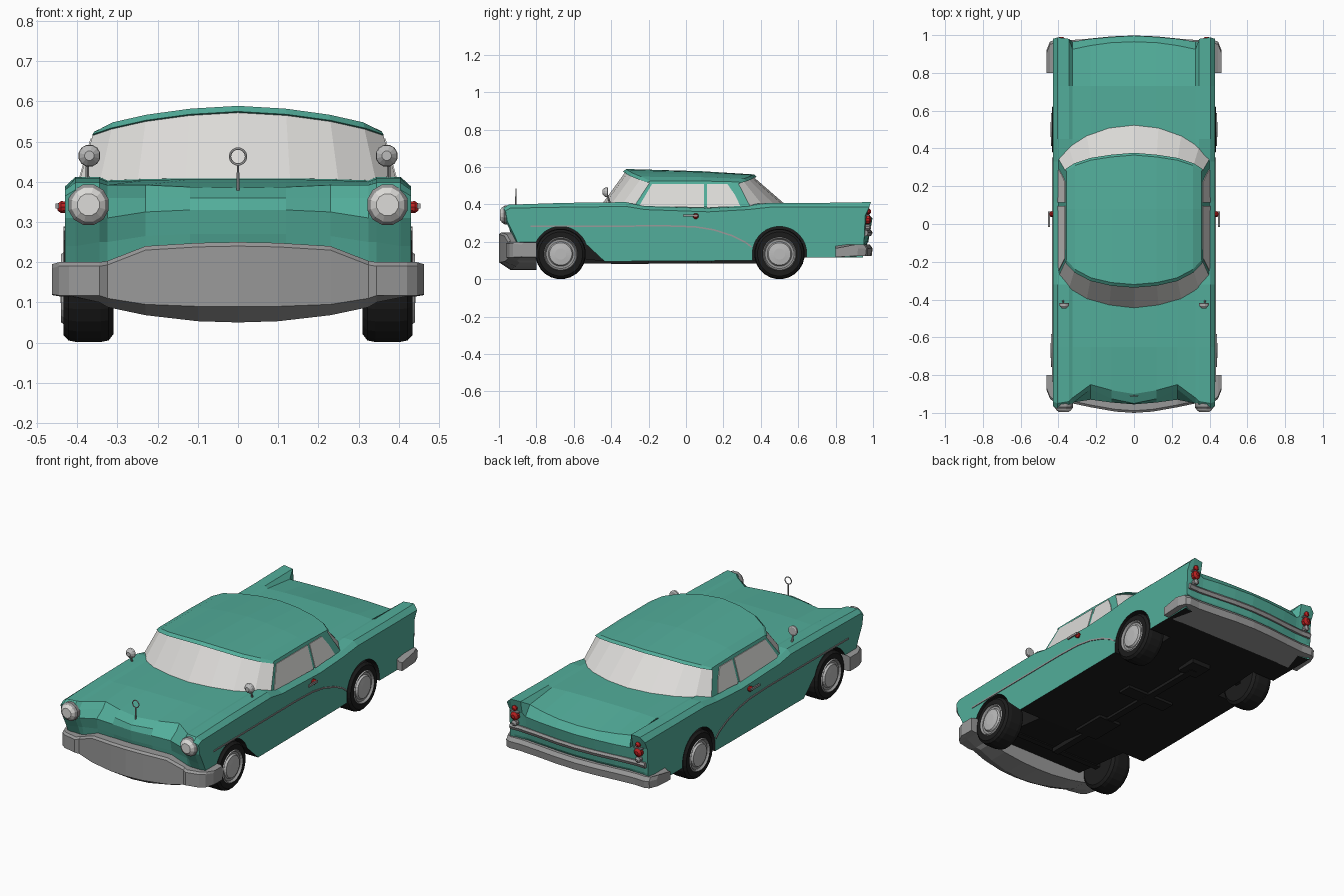
import bpy, bmesh, math
from mathutils import Vector, Matrix

if "Cube" in bpy.data.objects:
    bpy.data.objects.remove(bpy.data.objects["Cube"])


def mat(name, rgb):
    m = bpy.data.materials.new(name)
    m.diffuse_color = (*rgb, 1)
    m.use_nodes = True
    m.node_tree.nodes["Principled BSDF"].inputs["Base Color"].default_value = m.diffuse_color
    return m


TEAL = mat("teal paint", (.085, .42, .325))
BLACK = mat("black rubber", (.012, .012, .012))
CHROME = mat("grey chrome", (.32, .32, .32))
GLASS = mat("pale glass", (.72, .71, .69))
HUB = mat("light hub metal", (.5, .5, .5))
RED = mat("red lamp", (.5, .015, .015))


def finish(name, bm, mats):
    bmesh.ops.recalc_face_normals(bm, faces=bm.faces)
    me = bpy.data.meshes.new(name)
    bm.to_mesh(me)
    bm.free()
    for m in mats:
        me.materials.append(m)
    ob = bpy.data.objects.new(name, me)
    bpy.context.collection.objects.link(ob)
    return ob


def loft(name, half, mats, rule=lambda k: 0):
    """Skin closed profiles from x=0 outward, mirrored to the other side."""
    full = [[(-x, y, z) for x, y, z in s] for s in half[:0:-1]] + half
    bm = bmesh.new()
    rings = [[bm.verts.new(p) for p in s] for s in full]
    n = len(half[0])
    for a, b in zip(rings, rings[1:]):
        for k in range(n):
            j = (k + 1) % n
            bm.faces.new((a[k], a[j], b[j], b[k])).material_index = rule(k)
    bm.faces.new(rings[0])
    bm.faces.new(rings[-1])
    return finish(name, bm, mats)


def prism(name, pts, offset, m):
    bm = bmesh.new()
    a = [bm.verts.new(p) for p in pts]
    b = [bm.verts.new(Vector(p) + Vector(offset)) for p in pts]
    bm.faces.new(a)
    bm.faces.new(b)
    for i in range(len(a)):
        j = (i + 1) % len(a)
        bm.faces.new((a[i], a[j], b[j], b[i]))
    return finish(name, bm, [m])


def lathe(name, prof, loc, axis, mats, n=12, bands=None):
    """Turn (radius, distance) points about an axis; bands pick the materials."""
    q = Vector((0, 0, 1)).rotation_difference(Vector(axis))
    bm = bmesh.new()
    rings = [[bm.verts.new(Vector(loc) + q @ Vector((r * math.cos(t), r * math.sin(t), d)))
              for t in [2 * math.pi * (i + .5) / n for i in range(n)]] for r, d in prof]
    for k, (a, b) in enumerate(zip(rings, rings[1:])):
        for i in range(n):
            j = (i + 1) % n
            bm.faces.new((a[i], a[j], b[j], b[i])).material_index = bands[k] if bands else 0
    bm.faces.new(rings[0])
    bm.faces.new(rings[-1]).material_index = bands[-1] if bands else 0
    return finish(name, bm, mats)


def box(name, c, size, m):
    bm = bmesh.new()
    bmesh.ops.create_cube(bm, size=1, matrix=Matrix.Translation(c) @ Matrix.Diagonal((*size, 1)))
    return finish(name, bm, [m])


# body: nose and tail outlines per station, with deck height h and door sill height d
XS = [0, .12, .23, .325, .345, .405, .43]
NOSE = [[(-.925, .2), (-.945, .27), (-.955, .33), (-.95, .36), (-.90, .385)],
        [(-.92, .2), (-.935, .27), (-.945, .33), (-.925, .36), (-.88, .387)],
        [(-.91, .2), (-.92, .265), (-.93, .325), (-.875, .36), (-.85, .392)],
        [(-.91, .2), (-.92, .25), (-.945, .31), (-.95, .36), (-.92, .392)],
        [(-.91, .2), (-.93, .25), (-.96, .31), (-.97, .375), (-.94, .398)],
        [(-.90, .18), (-.93, .24), (-.965, .31), (-.975, .38), (-.95, .398)],
        [(-.89, .17), (-.92, .24), (-.955, .31), (-.965, .365), (-.94, .38)]]
TAIL = [[(.965, .362), (.997, .325), (.975, .2), (.93, .13)],
        [(.96, .364), (.99, .325), (.97, .2), (.93, .13)],
        [(.945, .37), (.98, .325), (.96, .2), (.92, .13)],
        [(.925, .378), (.965, .325), (.95, .2), (.92, .13)],
        [(.98, .41), (.965, .34), (.95, .2), (.92, .125)],
        [(.988, .412), (.965, .34), (.95, .2), (.93, .12)],
        [(.98, .385), (.958, .34), (.952, .2), (.945, .115)]]
H = [.406, .406, .404, .400, .408, .408, .385]
D = [.40, .40, .40, .40, .40, .388, .372]
half = []
for x, f, r, h, d in zip(XS, NOSE, TAIL, H, D):
    mid = [(-.65, h), (-.32, h + .004), (-.22, d), (.12, d - .012), (.33, d), (.45, h), (.73, h)]
    under = [(.62, .115), (.40, .10), (-.43, .095), (-.85, .14)]
    half.append([(x, y, z) for y, z in f + mid + r + under])
body = loft("body", half, [TEAL, BLACK], lambda k: 1 if k >= 15 else 0)

# wheel arches cut from the body
for s in (1, -1):
    for y0, r, tail in ((-.67, .145, [(-.43, .09), (-.45, 0)]), (.5, .145, [(.645, 0)])):
        arc = [(y0 - r * math.cos(math.radians(a)), .137 + r * math.sin(math.radians(a)))
               for a in range(0, 161 if y0 < 0 else 181, 10)]
        pts = [(s * .29, y, z) for y, z in [(y0 - r, 0)] + arc + tail]
        cut = prism("arch_cutter", pts, (s * .3, 0, 0), BLACK)
        cut.hide_render = True
        md = body.modifiers.new("arch", 'BOOLEAN')
        md.operation, md.solver, md.object = 'DIFFERENCE', 'EXACT', cut
        md.material_mode = 'TRANSFER'
        bpy.context.view_layer.objects.active = body
        bpy.ops.object.modifier_apply(modifier="arch")
        bpy.data.objects.remove(cut)

# cabin: base x, top x, windscreen base/top y, top z, rear glass top y/z, base y, base z
CABIN = [(0, 0, -.45, -.325, .572, .365, .543, .53, .40),
         (.13, .12, -.435, -.315, .565, .355, .54, .515, .40),
         (.25, .23, -.40, -.29, .55, .338, .531, .47, .40),
         (.345, .315, -.345, -.245, .531, .31, .52, .41, .395),
         (.40, .362, -.28, -.195, .515, .28, .511, .345, .385)]
half = []
for xb, xt, fb, ft, zf, rt, zr, rb, zb in CABIN:
    e = .017 if xb < .4 else .009
    half.append([(xb, fb, zb), (xt, ft, zf), (xt, ft - .012, zf + .003), (xt * .99, ft + .005, zf + e),
                 (xt * .99, .08, (zf + zr) / 2 + e + .003), (xt * .99, rt, zr + e),
                 (xt, rt + .012, zr + .003), (xt, rt, zr), (xb, rb, zb)])
loft("cabin", half, [TEAL, GLASS], lambda k: 1 if k in (0, 7) else 0)

# front bumper with deep grille panel: x, top z, lower z, bottom z, front y
FB = [(0, .25, .09, .05, -1), (.1, .248, .09, .053, -.993), (.23, .24, .095, .068, -.97),
      (.325, .203, .11, .088, -.95), (.345, .20, .117, .10, -.962), (.42, .20, .117, .115, -.945),
      (.445, .20, .117, .115, -.925), (.463, .195, .12, .118, -.88)]
loft("front_bumper", [[(x, -.80, t), (x, f + .012, t), (x, f, t - .01), (x, f, lo), (x, min(f + .06, -.85), b),
                       (x, -.80, b)] for x, t, lo, b, f in FB], [CHROME])

# rear bumper and the chrome strip above it
RB = [(0, .998), (.12, .993), (.25, .98), (.36, .972), (.42, .975), (.445, .965), (.463, .92)]
loft("rear_bumper", [[(x, .80, .185 - .02 * (x > .44)), (x, y - .015, .185), (x, y, .165), (x, y - .005, .125),
                      (x, .80, .118)] for x, y in RB], [CHROME])
loft("rear_strip", [[(x, .90, .262), (x, y - .008, .262), (x, y, .25), (x, y - .008, .232), (x, .90, .232)]
                    for x, y in RB[:5]], [CHROME])

for s, side in ((1, "right"), (-1, "left")):
    # wheels
    for y, end in ((-.67, "front"), (.5, "rear")):
        lathe(f"{end}_wheel_{side}",
              [(.08, -.062), (.115, -.062), (.131, -.05), (.135, -.03), (.135, .03), (.131, .05), (.118, .062),
               (.09, .062), (.086, .068), (.078, .056), (.066, .056), (.06, .066), (.03, .07)],
              (s * .372, y, .135), (s, 0, 0), [BLACK, CHROME, HUB], 24,
              [0] * 7 + [2, 1, 1, 2, 2, 2])
    # headlamps
    lathe(f"headlamp_{side}", [(.05, 0), (.052, .055), (.044, .065), (.043, .068), (.028, .08)],
          (s * .372, -.915, .343), (0, -1, 0), [CHROME, GLASS], 12, [0, 0, 1, 1, 1])
    # tail lamps
    for z, r, m in ((.362, .015, RED), (.318, .024, RED), (.277, .016, CHROME)):
        lathe(f"tail_lamp_{side}", [(r * .8, 0), (r, .02), (r, .055), (r * .4, .065)],
              (s * .385, .925, z), (0, 1, 0), [m], 10)
    box(f"tail_lamp_trim_{side}", (s * .385, .96, .341), (.05, .04, .007), CHROME)
    # side windows
    for nm, w in (("front", [(-.25, .392), (.095, .382), (.095, .508), (-.182, .508)]),
                  ("rear", [(.113, .381), (.29, .392), (.262, .45), (.222, .508), (.113, .508)])):
        prism(f"{nm}_side_window_{side}", [(s * (.40 - (z - .385) * .292 - .001), y, z) for y, z in w],
              (s * .004, 0, 0), GLASS)
    # side trim line
    line = [(-.83, .282), (-.1, .285), (.05, .28), (.15, .264), (.25, .232), (.32, .197), (.352, .172)]
    prism(f"side_trim_{side}", [(s * .428, y, z + .004) for y, z in line]
          + [(s * .428, y - .003, z - .004) for y, z in line[::-1]], (s * .006, 0, 0), CHROME)
    # door handle
    box(f"door_handle_{side}", (s * .45, .025, .34), (.008, .08, .012), CHROME)
    lathe(f"handle_button_{side}", [(.014, 0), (.016, .015), (.009, .024)], (s * .425, .052, .337),
          (s, 0, 0), [RED], 10)
    # mirrors
    lathe(f"mirror_stem_{side}", [(.006, 0), (.004, .06)], (s * .375, -.405, .40), (0, -.3, 1), [CHROME], 6)
    lathe(f"mirror_{side}", [(.022, -.008), (.028, -.004), (.026, .008), (.012, .022)],
          (s * .37, -.425, .465), (0, -1, 0), [HUB], 12)

# hood ornament
lathe("ornament_stem", [(.005, 0), (.003, .065)], (0, -.91, .378), (0, 0, 1), [CHROME], 6)
bpy.ops.mesh.primitive_torus_add(major_segments=14, minor_segments=6, major_radius=.02, minor_radius=.003,
                                 location=(0, -.91, .463), rotation=(math.pi / 2, 0, 0))
ring = bpy.context.object
ring.name = "ornament_ring"
ring.data.materials.append(HUB)

# underbody
box("drive_shaft", (0, -.08, .095), (.04, 1.15, .025), BLACK)
box("gearbox", (0, -.3, .095), (.14, .2, .03), BLACK)
box("differential", (0, .5, .115), (.12, .12, .06), BLACK)
for y in (-.67, .5):
    box("axle", (0, y, .13), (.64, .035, .035), BLACK)
box("cross_member", (0, .1, .093), (.3, .08, .02), BLACK)
